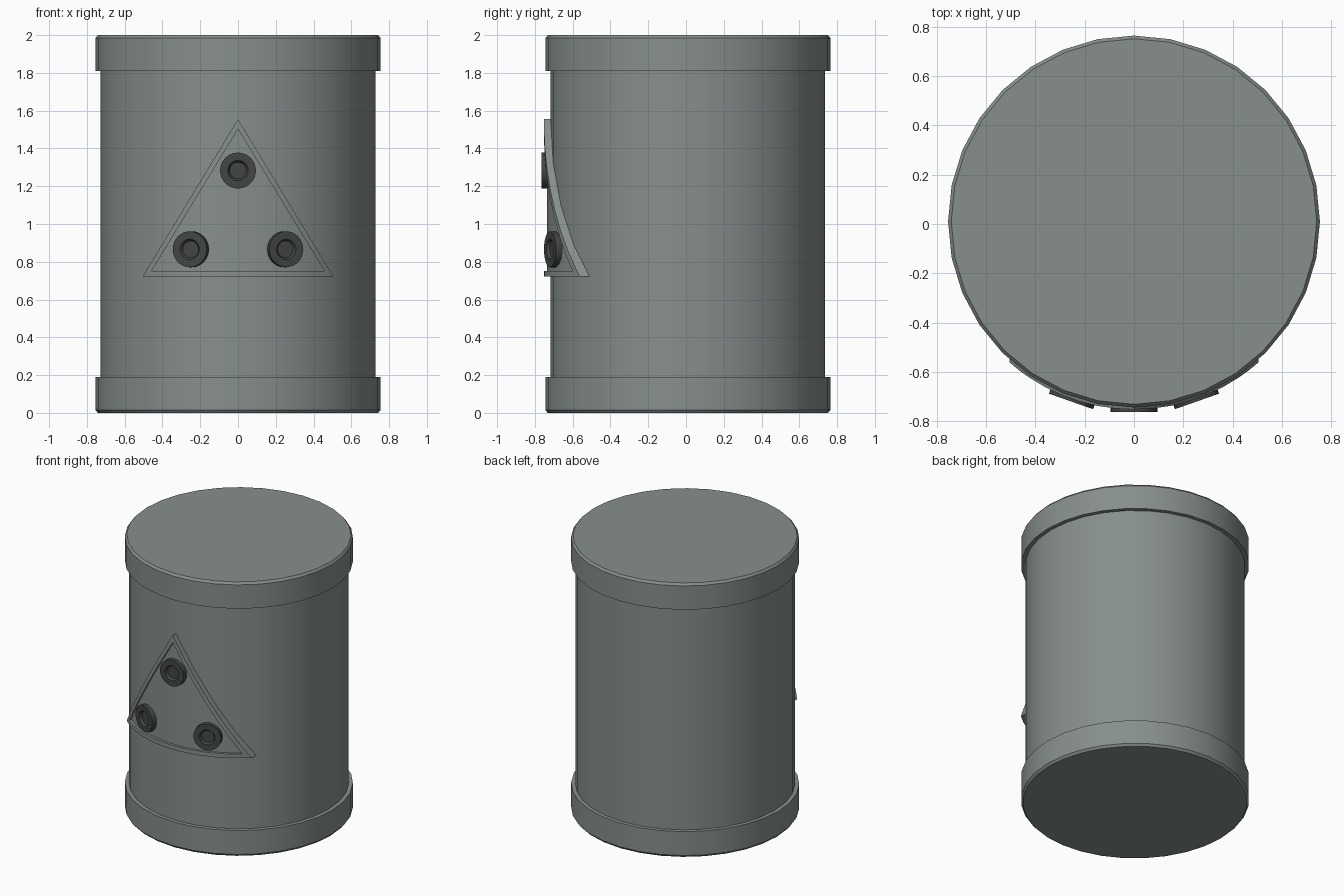
import bpy, bmesh, math
from mathutils import Matrix, Vector

if "Cube" in bpy.data.objects:
    bpy.data.objects.remove(bpy.data.objects["Cube"])

CY = 0.01  # barrel axis sits slightly back because the discs stick out in front


def material(name, rgb):
    m = bpy.data.materials.new(name)
    m.diffuse_color = (*rgb, 1.0)
    m.use_nodes = True
    m.node_tree.nodes["Principled BSDF"].inputs["Base Color"].default_value = m.diffuse_color
    return m


GREY = material("drum grey", (0.24, 0.275, 0.265))
DARK = material("dark grey", (0.055, 0.062, 0.06))


def finish(bm, name, mat):
    bmesh.ops.recalc_face_normals(bm, faces=bm.faces)
    me = bpy.data.meshes.new(name)
    bm.to_mesh(me)
    bm.free()
    me.materials.append(mat)
    ob = bpy.data.objects.new(name, me)
    bpy.context.collection.objects.link(ob)
    bpy.ops.object.select_all(action='DESELECT')
    ob.select_set(True)
    bpy.context.view_layer.objects.active = ob
    bpy.ops.object.shade_smooth_by_angle(angle=math.radians(30))
    return ob


def lathe(name, profile, sides, mat, matrix):
    """Closed solid of revolution about local z from (radius, height) points."""
    bm = bmesh.new()
    rings = []
    for r, z in profile:
        rings.append([bm.verts.new((r * math.sin(2 * math.pi * i / sides),
                                    r * math.cos(2 * math.pi * i / sides), z))
                      for i in range(sides)])
    for a, b in zip(rings, rings[1:]):
        for i in range(sides):
            j = (i + 1) % sides
            bm.faces.new((a[i], a[j], b[j], b[i]))
    bm.faces.new(rings[0])
    bm.faces.new(rings[-1])
    bm.transform(matrix)
    return finish(bm, name, mat)


def curved_panel(name, polys, front, back, mat):
    """Front-view polygons wrapped onto the barrel and given thickness."""
    bm = bmesh.new()
    for poly in polys:
        bm.faces.new([bm.verts.new((x, 0, z)) for x, z in poly])
    bmesh.ops.remove_doubles(bm, verts=bm.verts, dist=1e-5)
    for k in range(-7, 8):  # slice so the panel can bend
        bmesh.ops.bisect_plane(bm, geom=bm.verts[:] + bm.edges[:] + bm.faces[:],
                               plane_co=(front * math.sin(math.radians(k * 5.625)), 0, 0),
                               plane_no=(1, 0, 0), dist=1e-5)
    old = bm.verts[:]
    ext = bmesh.ops.extrude_face_region(bm, geom=bm.faces[:], use_keep_orig=True)
    new = [v for v in ext["geom"] if isinstance(v, bmesh.types.BMVert)]
    for verts, r in ((old, back), (new, front)):
        for v in verts:
            v.co.y = CY - math.sqrt(r * r - v.co.x ** 2)
    return finish(bm, name, mat)


# Barrel body with a raised, bevelled band at each end
half = [(0.742, 0.0), (0.755, 0.016), (0.755, 0.19), (0.727, 0.19)]
profile = half + [(r, 2.0 - z) for r, z in reversed(half)]
lathe("barrel", profile, 32, GREY, Matrix.Translation((0, CY, 0)))

# Triangular sign: raised frame and recessed plate
outer = [(-0.505, 0.722), (0.505, 0.722), (0, 1.555)]
inner = [(-0.457, 0.752), (0.457, 0.752), (0, 1.502)]
frame = [(outer[i], outer[(i + 1) % 3], inner[(i + 1) % 3], inner[i]) for i in range(3)]
curved_panel("triangle_frame", frame, 0.763, 0.70, GREY)
curved_panel("triangle_plate", [inner], 0.745, 0.70, GREY)

# Three round studs with a sunken centre, facing outward from the barrel
stud = [(0.095, 0.735), (0.095, 0.774), (0.054, 0.774), (0.044, 0.758)]
for name, ang, z in (("top_stud", 0, 1.283), ("left_stud", -19.3, 0.866), ("right_stud", 19.3, 0.866)):
    a = math.radians(ang)
    out = Vector((math.sin(a), -math.cos(a), 0))
    rot = out.to_track_quat('Z', 'Y').to_matrix().to_4x4()
    lathe(name, stud, 32, DARK, Matrix.Translation((0, CY, z)) @ rot)
